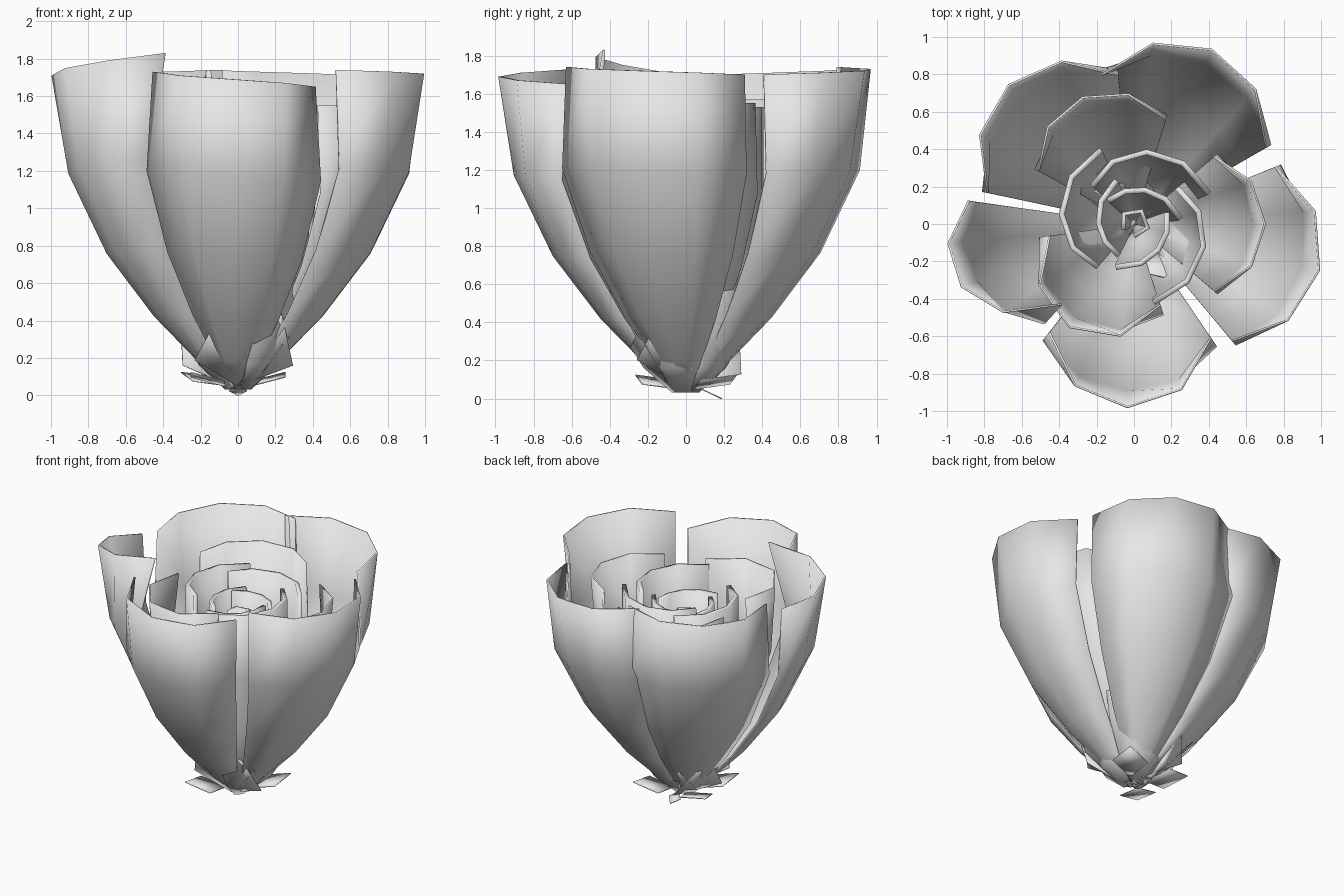
import bpy
import math
from mathutils import Matrix, Vector

cube = bpy.data.objects.get("Cube")
if cube:
    bpy.data.objects.remove(cube, do_unlink=True)

colour = (.8, .8, .8, 1)
grey = bpy.data.materials.new("soft_grey")
grey.use_nodes = True
grey.diffuse_color = colour
grey.node_tree.nodes["Principled BSDF"].inputs["Base Color"].default_value = colour


def make_sheet(name, verts, faces, thickness):
    """Turn a sheet of faces into a thin, softly shaded solid."""
    mesh = bpy.data.meshes.new(name)
    mesh.from_pydata(verts, [], faces)
    mesh.materials.append(grey)
    sheet = bpy.data.objects.new(name, mesh)
    bpy.context.collection.objects.link(sheet)
    solidify = sheet.modifiers.new("thickness", "SOLIDIFY")
    solidify.thickness = thickness
    solidify.offset = 0
    bpy.context.view_layer.objects.active = sheet
    sheet.select_set(True)
    bpy.ops.object.shade_smooth_by_angle(angle=math.radians(50))
    sheet.select_set(False)


def petal(name, middle, spread, reach, top, curl=.2, skew=0, tilt=0,
          relax=.5, fullness=2.1, thickness=.012):
    """Cupped petal around the given direction.

    curl pulls both side edges inward, skew pulls in one of them,
    tilt slopes the rim, relax weakens the curl below the rim,
    and fullness sets how quickly the cup widens from its base.
    """
    columns, rows = 5, 6
    verts, faces = [], []
    for row in range(1, rows + 1):
        height = (row / rows) ** 2
        widening = 1 - (1 - height) ** fullness
        bend = 1 if row == rows else relax
        for column in range(columns):
            side = 2 * column / (columns - 1) - 1
            angle = math.radians(middle + side * spread)
            radius = reach * widening * (1 - bend * (curl * side * side + skew * side))
            verts.append((radius * math.cos(angle),
                          radius * math.sin(angle),
                          height * (top + tilt * side)))
    for row in range(rows - 1):
        for column in range(columns - 1):
            first = row * columns + column
            faces.append((first, first + 1, first + columns + 1, first + columns))
    make_sheet(name, verts, faces, thickness)


def sepal(name, direction, lean, roll, size=1):
    """Diamond leaf, rolled in its own plane and leaning away from the axis."""
    outline = [(0, 0, 0), (.2, 0, .25), (0, 0, .5), (-.2, 0, .25)]
    turn = (Matrix.Rotation(math.radians(direction + 90), 4, "Z")
            @ Matrix.Translation((0, -.08, .05))
            @ Matrix.Rotation(math.radians(lean), 4, "X")
            @ Matrix.Rotation(math.radians(roll), 4, "Y"))
    verts = [turn @ (Vector(point) * size) for point in outline]
    make_sheet(name, verts, [(0, 1, 2, 3)], .006)


# Outer petals
petal("outer_petal_left", middle=346, spread=36, reach=1.02, top=1.72, tilt=-.02)
petal("outer_petal_back", middle=66, spread=36, reach=1.02, top=1.72, tilt=.02)
petal("outer_petal_back_right", middle=132, spread=36, reach=1, top=1.72, tilt=-.02)
petal("outer_petal_right", middle=200, spread=28, reach=.98, top=1.75,
      curl=.25, skew=.16, tilt=.08)
petal("outer_petal_front", middle=268, spread=36, reach=.98, top=1.69,
      curl=.25, tilt=-.04)

# Middle petals
petal("middle_petal_back", middle=112, spread=39, reach=.73, top=1.57)
petal("middle_petal_left", middle=0, spread=40, reach=.7, top=1.55)
petal("middle_petal_front", middle=238, spread=50, reach=.65, top=1.56, curl=.3)

# Inner petals wind towards the centre in two rings
for name, middle in (("back", 80), ("right", 172), ("left", -18)):
    petal("inner_petal_" + name, middle, spread=58, reach=.39, top=1.53,
          curl=.06, skew=.17, relax=1, fullness=6, thickness=.03)
for name, middle in (("back", 72), ("right", 178), ("front", 313)):
    petal("core_petal_" + name, middle, spread=66, reach=.19, top=1.44,
          curl=-.15, skew=.17, relax=1, fullness=6, thickness=.03)

# Rolled bud in the centre
petal("centre_bud", middle=60, spread=150, reach=.08, top=1.37,
      relax=1, fullness=6, thickness=.025)

# Upright sepals
sepal("sepal_front_left", direction=270, lean=30, roll=28)
sepal("sepal_front_right", direction=270, lean=36, roll=-15, size=.9)
sepal("sepal_left", direction=0, lean=36, roll=-15)
sepal("sepal_back", direction=80, lean=36, roll=20)
sepal("sepal_back_right", direction=120, lean=30, roll=25, size=.9)
sepal("sepal_right", direction=170, lean=40, roll=-30, size=.9)

# Flat sepals under the cup
for name, direction in (("left", 30), ("back", 130), ("right", 210)):
    sepal("low_sepal_" + name, direction, lean=75, roll=20, size=.6)

# Small drooping tip
sepal("base_tip", direction=90, lean=115, roll=0, size=.24)
